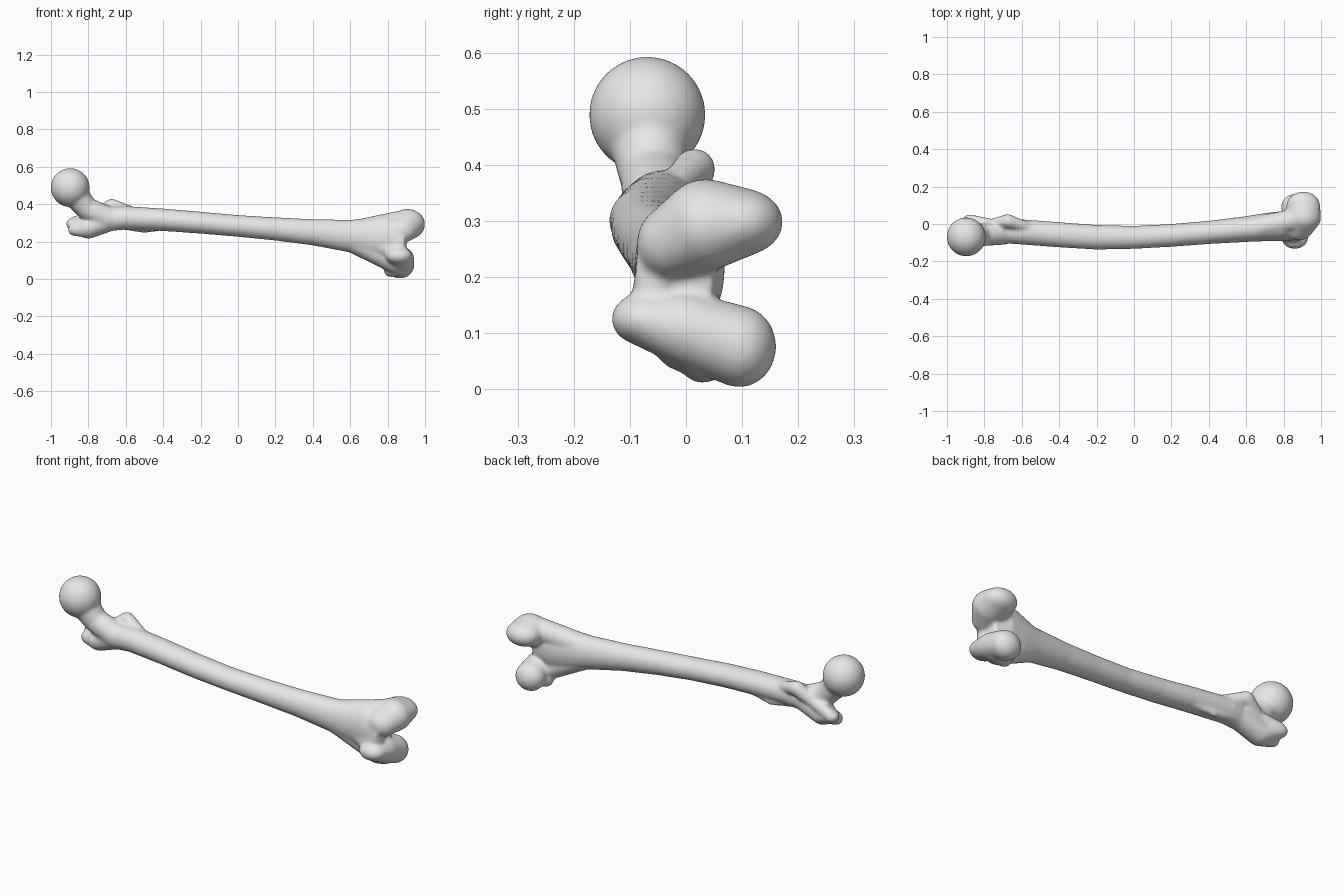
import bpy, bmesh, math
from mathutils import Vector

cube = bpy.data.objects.get("Cube")
if cube:
    bpy.data.objects.remove(cube, do_unlink=True)

bone = bpy.data.materials.new("bone_grey")
bone.use_nodes = True
grey = (0.8, 0.8, 0.8, 1)
bone.diffuse_color = grey
bone.node_tree.nodes["Principled BSDF"].inputs["Base Color"].default_value = grey

body = bmesh.new()


def merge(part):
    """Add a closed part to the body."""
    bmesh.ops.recalc_face_normals(part, faces=part.faces)
    temp = bpy.data.meshes.new("temp")
    part.to_mesh(temp)
    part.free()
    body.from_mesh(temp)
    bpy.data.meshes.remove(temp)


def blend(*blobs):
    """Convex skin around ellipsoids given as (centre, radius or radii)."""
    source, skin = bmesh.new(), bmesh.new()
    bmesh.ops.create_icosphere(source, subdivisions=4, radius=1)
    for centre, radii in blobs:
        r = Vector(radii) if isinstance(radii, tuple) else Vector((radii,) * 3)
        for v in source.verts:
            skin.verts.new(Vector(centre) + v.co * r)
    source.free()
    bmesh.ops.convex_hull(skin, input=skin.verts)
    loose = [v for v in skin.verts if not v.link_faces]
    bmesh.ops.delete(skin, geom=loose, context='VERTS')
    merge(skin)


def chain(*blobs):
    for a, b in zip(blobs, blobs[1:]):
        blend(a, b)


def shaft(sections, sides=40):
    """Loft of ellipses: x, back y, front y, top z, bottom z."""
    bm = bmesh.new()
    rings = []
    for x, back, front, top, low in sections:
        ring = []
        for i in range(sides):
            a = math.tau * i / sides
            ring.append(bm.verts.new((x,
                (back + front) / 2 + math.cos(a) * (back - front) / 2,
                (top + low) / 2 + math.sin(a) * (top - low) / 2)))
        rings.append(ring)
    for a, b in zip(rings, rings[1:]):
        for i in range(sides):
            j = (i + 1) % sides
            bm.faces.new((a[i], a[j], b[j], b[i]))
    bm.faces.new(rings[0])
    bm.faces.new(rings[-1])
    merge(bm)


# Bowed shaft flaring towards the knee
shaft([
    (-0.74, 0.01, -0.10, 0.385, 0.25),
    (-0.6, 0.025, -0.11, 0.39, 0.265),
    (-0.4, 0.01, -0.125, 0.377, 0.257),
    (-0.2, -0.005, -0.137, 0.36, 0.243),
    (0.0, -0.01, -0.133, 0.342, 0.226),
    (0.2, 0.0, -0.122, 0.33, 0.206),
    (0.4, 0.017, -0.107, 0.32, 0.18),
    (0.6, 0.042, -0.096, 0.317, 0.142),
    (0.7, 0.058, -0.092, 0.326, 0.112),
    (0.8, 0.07, -0.092, 0.34, 0.09),
    (0.89, 0.05, -0.09, 0.3, 0.11),
])

# Ball head and neck
blend(((-0.897, -0.069, 0.489), 0.104))
chain(((-0.88, -0.07, 0.465), 0.072),
      ((-0.81, -0.058, 0.378), 0.06),
      ((-0.7, -0.045, 0.325), 0.066))

# Greater trochanter: body, rear tip and front lobe
chain(((-0.68, -0.04, 0.32), 0.062),
      ((-0.80, -0.035, 0.272), (0.06, 0.065, 0.056)),
      ((-0.885, 0.012, 0.295), (0.035, 0.038, 0.03)))
blend(((-0.8, -0.05, 0.265), 0.045), ((-0.875, -0.035, 0.265), 0.034))

# Lesser trochanter and the crest joining both
chain(((-0.87, 0.018, 0.305), 0.032),
      ((-0.76, -0.005, 0.335), 0.032),
      ((-0.675, 0.015, 0.392), 0.038),
      ((-0.56, -0.02, 0.36), 0.025))

# Small outer ridge on the upper shaft
chain(((-0.62, -0.02, 0.285), 0.02),
      ((-0.5, -0.015, 0.264), 0.018),
      ((-0.4, -0.03, 0.28), 0.02))

# Inner condyle
chain(((0.875, -0.03, 0.26), (0.08, 0.058, 0.065)),
      ((0.905, 0.035, 0.293), (0.095, 0.08, 0.082)),
      ((0.905, 0.098, 0.298), (0.09, 0.075, 0.06)))

# Outer condyle
chain(((0.86, -0.078, 0.125), (0.07, 0.055, 0.046)),
      ((0.872, 0.0, 0.108), (0.07, 0.07, 0.065)),
      ((0.865, 0.095, 0.076), (0.078, 0.066, 0.073)))
blend(((0.82, 0.03, 0.052), 0.042), ((0.86, 0.03, 0.08), 0.06))

# Flares from shaft to the condyles
blend(((0.6, -0.03, 0.205), 0.058), ((0.84, 0.0, 0.09), 0.06))
blend(((0.6, -0.03, 0.25), 0.06), ((0.85, 0.02, 0.302), 0.06))
blend(((0.7, -0.02, 0.2), 0.06), ((0.86, -0.06, 0.14), 0.04),
      ((0.86, -0.04, 0.25), 0.045))

mesh = bpy.data.meshes.new("thigh_bone")
body.to_mesh(mesh)
body.free()
mesh.materials.append(bone)
obj = bpy.data.objects.new("thigh_bone", mesh)
bpy.context.collection.objects.link(obj)

# Fuse the parts into one soft surface
fuse = obj.modifiers.new("fuse", 'REMESH')
fuse.mode = 'VOXEL'
fuse.voxel_size = 0.008
fuse.use_smooth_shade = True
soften = obj.modifiers.new("soften", 'SMOOTH')
soften.factor = 0.5
soften.iterations = 10
